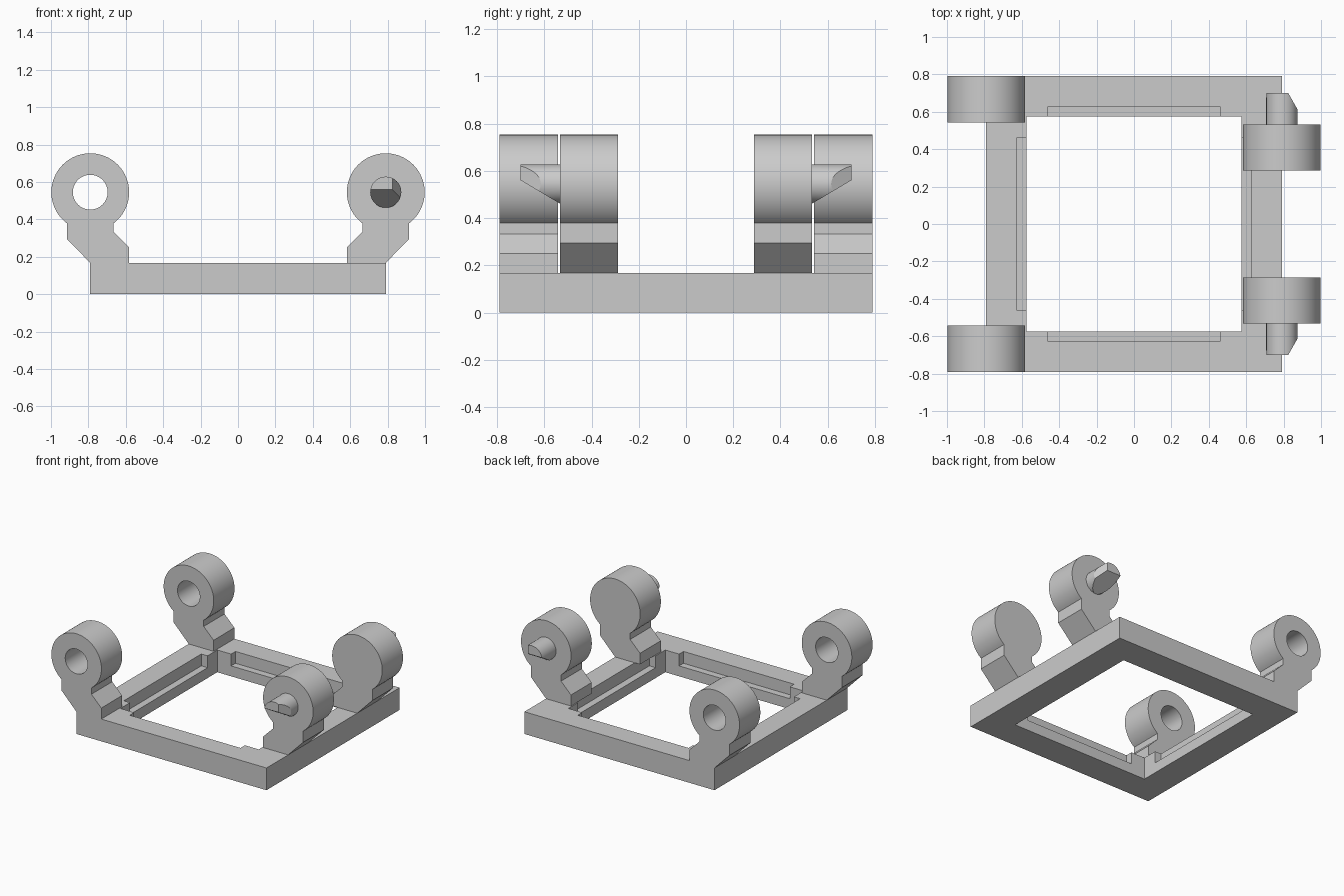
import bpy, bmesh, math
from mathutils import Vector

cube = bpy.data.objects.get("Cube")
if cube:
    bpy.data.objects.remove(cube, do_unlink=True)

grey = bpy.data.materials.new("plain grey")
grey.use_nodes = True
grey.diffuse_color = (0.6, 0.6, 0.6, 1)
grey.node_tree.nodes["Principled BSDF"].inputs["Base Color"].default_value = (0.6, 0.6, 0.6, 1)

OUTER, INNER, TOP = 0.79, 0.575, 0.167      # frame
LEDGE, POCKET, SPAN = 0.078, 0.627, 0.46    # pockets in the inner rim
PIVOT_X, PIVOT_Z, EYE_R = 0.79, 0.545, 0.208
HOLE_R, PIN_R = 0.093, 0.083


def finish(name, bm):
    bmesh.ops.recalc_face_normals(bm, faces=bm.faces)
    mesh = bpy.data.meshes.new(name)
    bm.to_mesh(mesh)
    bm.free()
    mesh.materials.append(grey)
    obj = bpy.data.objects.new(name, mesh)
    bpy.context.collection.objects.link(obj)
    return obj


def box(name, low, high):
    bm = bmesh.new()
    bmesh.ops.create_cube(bm, size=1)
    for v in bm.verts:
        v.co = [(a + b) / 2 + c * (b - a) for a, b, c in zip(low, high, v.co)]
    return finish(name, bm)


def prism(name, outline, y0, y1):
    """Extrude an x-z outline along y."""
    bm = bmesh.new()
    face = bm.faces.new([bm.verts.new((x, y0, z)) for x, z in outline])
    new = bmesh.ops.extrude_face_region(bm, geom=[face])["geom"]
    bmesh.ops.translate(bm, vec=(0, y1 - y0, 0),
                        verts=[g for g in new if isinstance(g, bmesh.types.BMVert)])
    return finish(name, bm)


def circle(cx, r, n=64):
    return [(cx + r * math.cos(math.tau * i / n), PIVOT_Z + r * math.sin(math.tau * i / n))
            for i in range(n)]


def cut(obj, cutter):
    mod = obj.modifiers.new("cut", "BOOLEAN")
    mod.operation, mod.solver, mod.object = "DIFFERENCE", "EXACT", cutter
    bpy.context.view_layer.objects.active = obj
    bpy.ops.object.modifier_apply(modifier=mod.name)
    bpy.data.objects.remove(cutter, do_unlink=True)


def smooth(obj):
    bpy.ops.object.select_all(action="DESELECT")
    obj.select_set(True)
    bpy.context.view_layer.objects.active = obj
    bpy.ops.object.shade_smooth_by_angle(angle=math.radians(25))


# Square frame with four shallow pockets open to the top
frame = box("frame", (-OUTER, -OUTER, 0), (OUTER, OUTER, TOP))
cut(frame, box("opening", (-INNER, -INNER, -0.1), (INNER, INNER, 0.4)))
cut(frame, box("pockets_x", (-POCKET, -SPAN, LEDGE), (POCKET, SPAN, 0.4)))
cut(frame, box("pockets_y", (-SPAN, -POCKET, LEDGE), (SPAN, POCKET, 0.4)))


def arm_outline(side):
    """Round eye on a cranked foot, leaning outwards."""
    neck = math.asin(0.125 / EYE_R)
    start, sweep = -math.pi / 2 + neck, math.tau - 2 * neck
    arc = [(EYE_R * math.cos(start + sweep * i / 64),
            PIVOT_Z + EYE_R * math.sin(start + sweep * i / 64)) for i in range(65)]
    foot = [(-0.125, 0.295), (0, TOP), (0.207, TOP), (0.207, 0.25), (0.125, 0.332)]
    return [(side * (x - PIVOT_X), z) for x, z in arc + foot]


# Eye arms on the right, pin arms on the left, front and back
for end, sign in (("front", -1), ("back", 1)):
    eye = prism(end + "_eye_arm", arm_outline(1), sign * 0.543, sign * OUTER)
    cut(eye, prism("bore", circle(-PIVOT_X, HOLE_R), sign * 0.4, sign * 0.9))
    smooth(eye)

    smooth(prism(end + "_pin_arm", arm_outline(-1), sign * 0.287, sign * 0.533))

    # Snap-in pin, bevelled underneath and on its outer side
    pin = prism(end + "_pin", circle(PIVOT_X, PIN_R), sign * 0.53, sign * 0.7)
    bm = bmesh.new()
    bm.from_mesh(pin.data)
    for point, normal in (((0, 0.535, 0.462), (0, 0.098, -0.165)),
                          ((0.825, 0.7, 0), (0.08, 0.045, 0))):
        bmesh_geom = bm.verts[:] + bm.edges[:] + bm.faces[:]
        result = bmesh.ops.bisect_plane(
            bm, geom=bmesh_geom, clear_outer=True,
            plane_co=Vector((point[0], sign * point[1], point[2])),
            plane_no=Vector((normal[0], sign * normal[1], normal[2])))
        rim = [g for g in result["geom_cut"] if isinstance(g, bmesh.types.BMEdge)]
        bmesh.ops.contextual_create(bm, geom=rim)
    bmesh.ops.recalc_face_normals(bm, faces=bm.faces)
    bm.to_mesh(pin.data)
    bm.free()
    smooth(pin)
